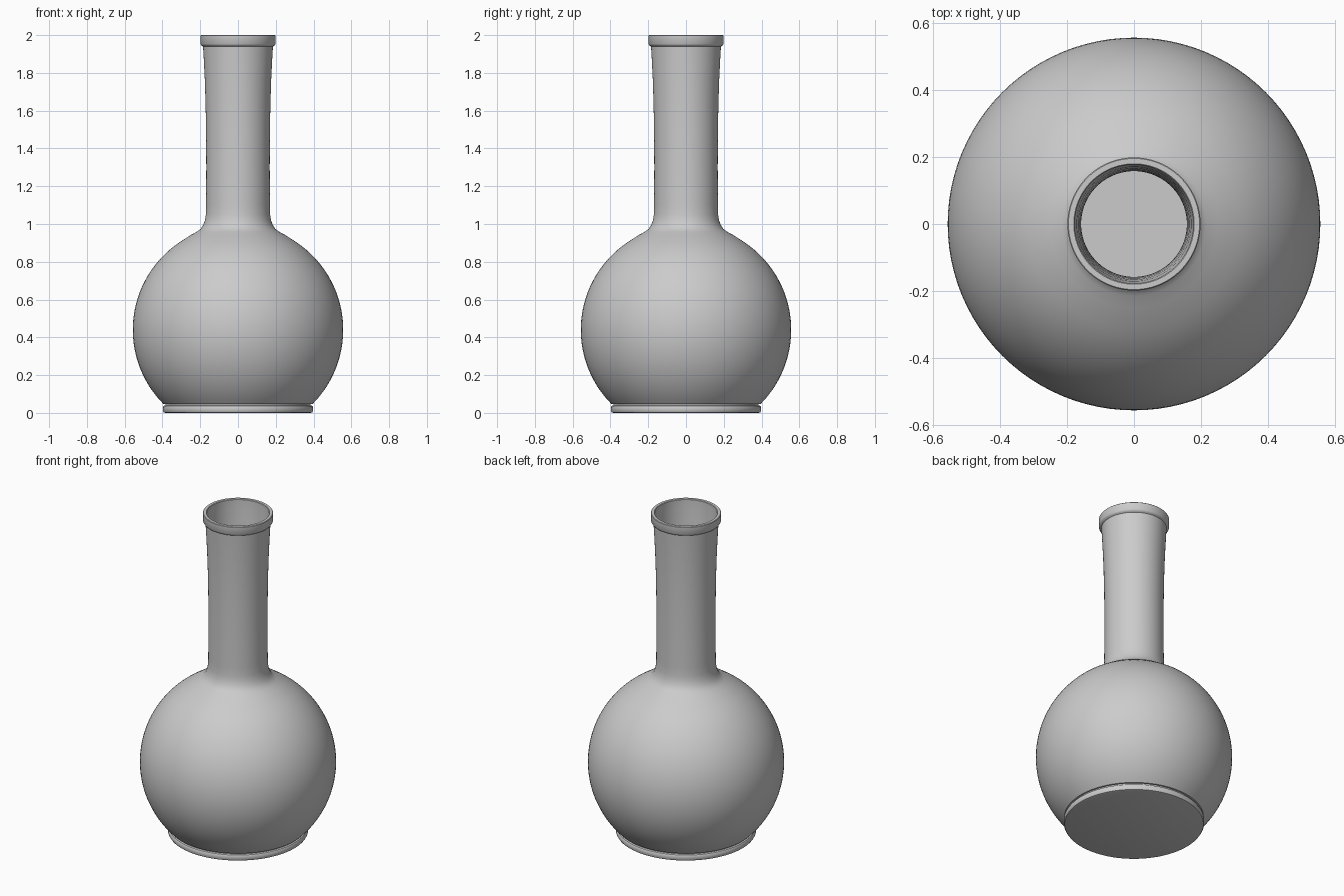
import bpy, bmesh, math

if "Cube" in bpy.data.objects:
    bpy.data.objects.remove(bpy.data.objects["Cube"])

SIDES = 96
WALL = 0.01
CENTRE_Z, RADIUS = 0.44, 0.557


def arc(radius, z0, z1, n):
    """Points (r, z) along the round belly between two heights."""
    a0 = math.asin((z0 - CENTRE_Z) / radius)
    a1 = math.asin((z1 - CENTRE_Z) / radius)
    angles = [a0 + (a1 - a0) * i / n for i in range(n + 1)]
    return [(radius * math.cos(a), CENTRE_Z + radius * math.sin(a)) for a in angles]


def lathe(name, profile):
    """Spin a profile that starts and ends on the axis around z."""
    bm = bmesh.new()
    verts = [bm.verts.new((r, 0, z)) for r, z in profile]
    edges = [bm.edges.new(pair) for pair in zip(verts, verts[1:])]
    bmesh.ops.spin(bm, geom=verts + edges, cent=(0, 0, 0), axis=(0, 0, 1),
                   angle=math.tau, steps=SIDES, use_duplicate=False)
    bmesh.ops.remove_doubles(bm, verts=bm.verts, dist=1e-5)
    bmesh.ops.recalc_face_normals(bm, faces=bm.faces)
    mesh = bpy.data.meshes.new(name)
    bm.to_mesh(mesh)
    bm.free()
    obj = bpy.data.objects.new(name, mesh)
    bpy.context.collection.objects.link(obj)
    bpy.context.view_layer.objects.active = obj
    obj.select_set(True)
    bpy.ops.object.shade_smooth_by_angle(angle=math.radians(35))
    obj.select_set(False)
    return obj


# Flat foot disc with rounded rim and a small groove above it
foot = [(0, 0), (0.385, 0), (0.394, 0.003), (0.398, 0.01), (0.398, 0.03),
        (0.394, 0.037), (0.385, 0.04), (0.385, 0.048)]

# Round belly, shoulder fillet and slightly flared neck
belly = arc(RADIUS, 0.048, 0.90, 32)
neck = [(0.25, 0.942), (0.215, 0.961), (0.197, 0.975), (0.184, 0.995),
        (0.175, 1.02), (0.17, 1.05), (0.169, 1.1), (0.168, 1.3), (0.169, 1.5),
        (0.172, 1.65), (0.176, 1.77), (0.181, 1.87), (0.185, 1.94)]

# Collar at the mouth
lip = [(0.194, 1.945), (0.199, 1.953), (0.199, 1.997), (0.196, 2.0),
       (0.18, 2.0), (0.177, 1.997), (0.177, 1.95)]

# Inside wall following the outside, down to a flat floor
inner_neck = [(r - WALL, z) for r, z in reversed(neck[:-1])]
inner_belly = list(reversed(arc(RADIUS - WALL, 0.05, 0.89, 32)))

lathe("flask", foot + belly + neck + lip + inner_neck + inner_belly + [(0, 0.05)])
